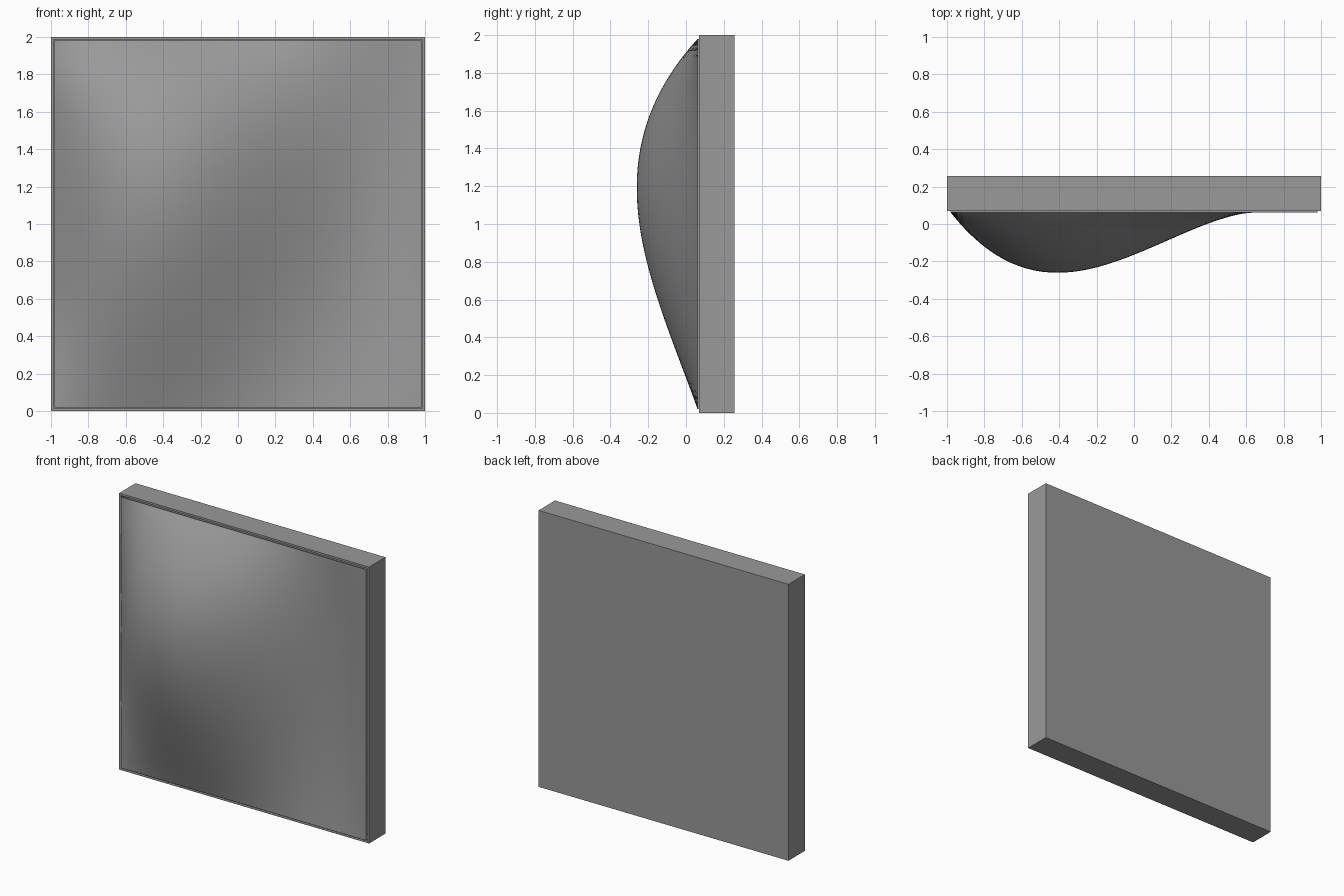
import bpy, bmesh

if "Cube" in bpy.data.objects:
    bpy.data.objects.remove(bpy.data.objects["Cube"])

FRONT, BACK, RIM = 0.07, 0.257, 0.02

grey = bpy.data.materials.new("dark_grey")
grey.diffuse_color = (0.32, 0.32, 0.32, 1)
grey.use_nodes = True
grey.node_tree.nodes["Principled BSDF"].inputs["Base Color"].default_value = grey.diffuse_color


def add_object(name, bm):
    mesh = bpy.data.meshes.new(name)
    bm.to_mesh(mesh)
    bm.free()
    mesh.materials.append(grey)
    obj = bpy.data.objects.new(name, mesh)
    bpy.context.collection.objects.link(obj)
    return obj


# Backing slab: box with a shallow pocket behind the curved panel
bm = bmesh.new()
bmesh.ops.create_cube(bm, size=1)
for v in bm.verts:
    v.co = (v.co.x * 2, FRONT if v.co.y < 0 else BACK, v.co.z * 2 + 1)
bm.normal_update()
front = [f for f in bm.faces if f.normal.y < -0.9]
bmesh.ops.inset_region(bm, faces=front, thickness=RIM)
pocket = bmesh.ops.extrude_discrete_faces(bm, faces=front)["faces"]
for v in pocket[0].verts:
    v.co.y += 0.08
bm.normal_update()
add_object("backing_slab", bm)


# Curved panel: bicubic patch with flat edges and four inner control heights
def bulge(u, v):
    u1, u2 = 3 * u * (1 - u) ** 2, 3 * u * u * (1 - u)
    v1, v2 = 3 * v * (1 - v) ** 2, 3 * v * v * (1 - v)
    return v1 * (0.66 * u1 - 0.33 * u2) + v2 * (1.47 * u1 - 0.30 * u2)


N = 48
bm = bmesh.new()
bmesh.ops.create_grid(bm, x_segments=N, y_segments=N, size=0.5)
for v in bm.verts:
    u, w = v.co.x + 0.5, v.co.y + 0.5
    v.co = (-0.98 + 1.96 * u, 0.061 - bulge(u, w), 0.02 + 1.96 * w)
bm.normal_update()
for f in bm.faces:
    f.smooth = True

# Thin skirt joining the panel edge to the slab
edges = [e for e in bm.edges if e.is_boundary]
ext = bmesh.ops.extrude_edge_only(bm, edges=edges)["geom"]
for g in ext:
    if isinstance(g, bmesh.types.BMVert):
        g.co.y = FRONT
    elif isinstance(g, bmesh.types.BMFace):
        g.smooth = False
for e in edges:
    e.smooth = False
add_object("curved_panel", bm)
